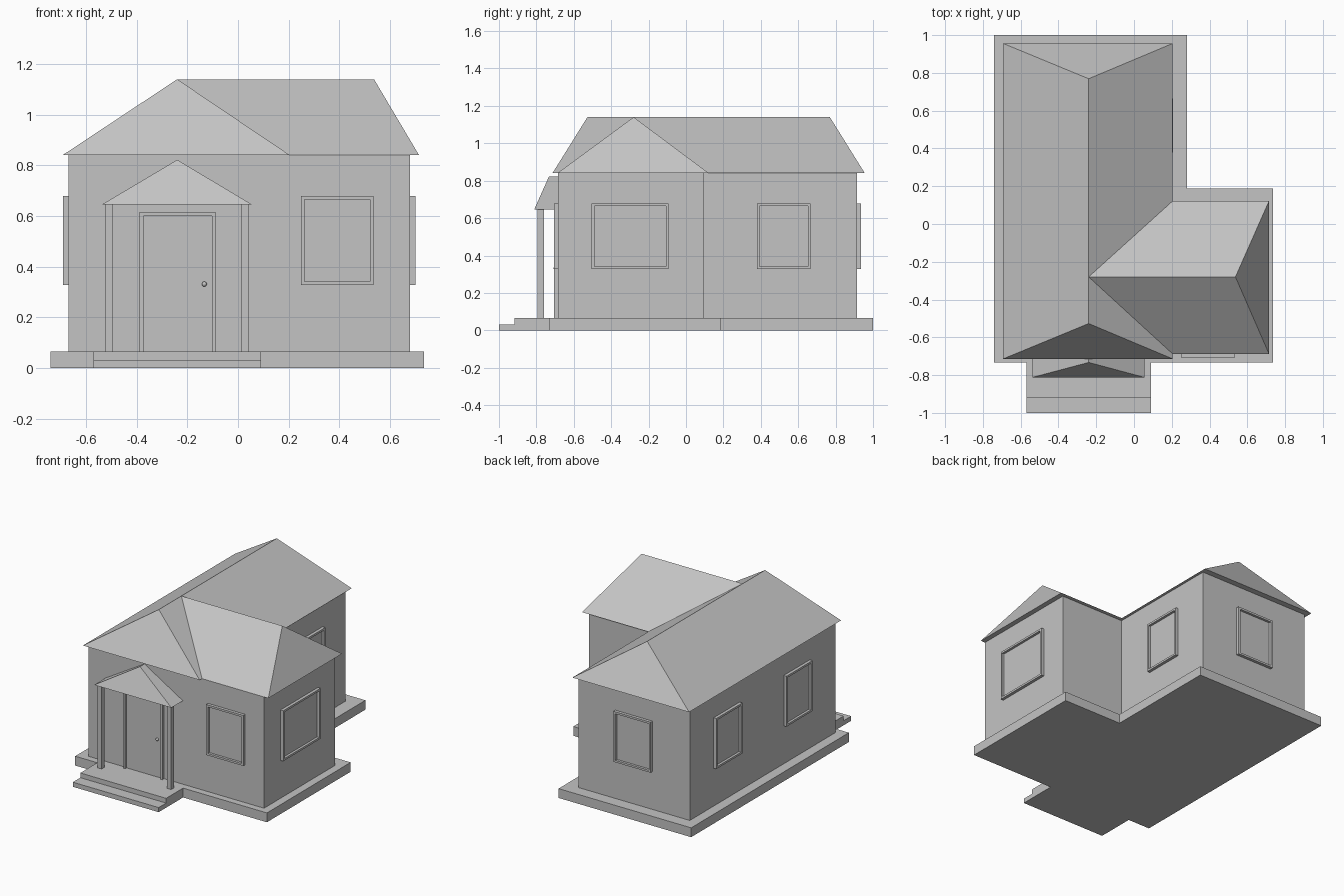
import bpy
import bmesh
from mathutils import Matrix, Vector

cube = bpy.data.objects.get("Cube")
if cube:
    bpy.data.objects.remove(cube, do_unlink=True)

GREY = (0.55, 0.55, 0.55, 1.0)
plaster = bpy.data.materials.new("plain_grey")
plaster.use_nodes = True
plaster.diffuse_color = GREY
plaster.node_tree.nodes["Principled BSDF"].inputs["Base Color"].default_value = GREY

FLOOR = 0.065
EAVE, RIDGE = 0.84, 1.14
FRONT, BACK, LEFT, RIGHT = -0.685, 0.915, -0.67, 0.68
INNER_X, INNER_Y = 0.185, 0.095
CENTRE = -0.24


def finish(name, bm):
    bmesh.ops.recalc_face_normals(bm, faces=bm.faces)
    mesh = bpy.data.meshes.new(name)
    bm.to_mesh(mesh)
    bm.free()
    mesh.materials.append(plaster)
    obj = bpy.data.objects.new(name, mesh)
    bpy.context.collection.objects.link(obj)
    return obj


def prism(name, outline, z0, z1):
    """Upright solid on a flat outline."""
    bm = bmesh.new()
    face = bm.faces.new([bm.verts.new((x, y, z0)) for x, y in outline])
    top = bmesh.ops.extrude_face_region(bm, geom=[face])["geom"]
    moved = [v for v in top if isinstance(v, bmesh.types.BMVert)]
    bmesh.ops.translate(bm, verts=moved, vec=(0, 0, z1 - z0))
    return finish(name, bm)


def box(name, x0, x1, y0, y1, z0, z1):
    return prism(name, [(x0, y0), (x1, y0), (x1, y1), (x0, y1)], z0, z1)


def ell(name, x0, x1, x2, y0, y1, y2, z0, z1):
    """L-shaped solid: main block to (x1, y2), side wing to (x2, y1)."""
    return prism(name, [(x0, y0), (x2, y0), (x2, y1), (x1, y1), (x1, y2), (x0, y2)], z0, z1)


def hip_roof(name, x0, x1, y0, y1, eave, top, ridge_a, ridge_b):
    """Closed roof: a rectangle of eaves hulled with a ridge line."""
    bm = bmesh.new()
    points = [(x, y, eave) for x in (x0, x1) for y in (y0, y1)]
    points += [(*ridge_a, top), (*ridge_b, top)]
    verts = [bm.verts.new(p) for p in points]
    bmesh.ops.convex_hull(bm, input=verts)
    bmesh.ops.dissolve_limit(bm, angle_limit=0.01, verts=bm.verts, edges=bm.edges)
    return finish(name, bm)


def framed_opening(name, origin, outward, width, z0, z1, sill=True, rim=0.014, depth=0.021):
    """Raised frame with a recessed panel, on the wall that faces outward."""
    out = Vector(outward)
    across = Vector((0, 0, 1)).cross(out)
    place = Matrix.Translation((*origin, 0)) @ Matrix(
        (across, out, Vector((0, 0, 1)))).transposed().to_4x4()
    h = width / 2
    bars = [(-h, -h + rim, z0, z1, depth), (h - rim, h, z0, z1, depth),
            (-h + rim, h - rim, z1 - rim, z1, depth)]
    if sill:
        bars.append((-h + rim, h - rim, z0, z0 + rim, depth))
    bars.append((-h + rim, h - rim, z0, z1 - rim, 0.004))
    bm = bmesh.new()
    for a, b, low, high, d in bars:
        size = Matrix.Diagonal((b - a, d + 0.01, high - low, 1))
        centre = Matrix.Translation(((a + b) / 2, (d - 0.01) / 2, (low + high) / 2))
        bmesh.ops.create_cube(bm, size=1, matrix=place @ centre @ size)
    return finish(name, bm)


# Base slab and entrance steps
ell("foundation", -0.74, 0.28, 0.735, -0.732, 0.188, 1.0, 0, FLOOR)
box("porch_floor", -0.57, 0.09, -0.918, -0.732, 0, FLOOR)
box("lower_step", -0.57, 0.09, -1.0, -0.918, 0, 0.032)

# Walls
ell("walls", LEFT, INNER_X, RIGHT, FRONT, INNER_Y, BACK, FLOOR, EAVE)

# Crossing hip roofs
hip_roof("main_roof", -0.693, 0.205, -0.714, 0.956, EAVE, RIDGE,
         (CENTRE, -0.527), (CENTRE, 0.769))
hip_roof("wing_roof", CENTRE, 0.715, -0.688, 0.122, EAVE, RIDGE,
         (CENTRE, -0.28), (0.537, -0.28))

# Porch roof and posts
hip_roof("porch_roof", -0.538, 0.056, -0.812, FRONT, 0.645, 0.822,
         (CENTRE, -0.733), (CENTRE, FRONT))
for side, x in (("right", -0.509), ("left", 0.026)):
    box(f"{side}_porch_post", x - 0.015, x + 0.015, -0.793, -0.76, FLOOR, 0.647)

# Windows: name, wall position, facing direction, width
windows = [
    ("front_window", (0.392, FRONT), (0, -1, 0), 0.286),
    ("wing_side_window", (RIGHT, -0.299), (1, 0, 0), 0.41),
    ("main_left_window", (INNER_X, 0.522), (1, 0, 0), 0.286),
    ("back_window", (CENTRE, BACK), (0, 1, 0), 0.286),
    ("right_rear_window", (LEFT, 0.51), (-1, 0, 0), 0.286),
    ("right_front_window", (LEFT, -0.26), (-1, 0, 0), 0.286),
]
for name, origin, outward, width in windows:
    framed_opening(name, origin, outward, width, 0.328, 0.679)

# Door and knob
framed_opening("front_door", (-0.238, FRONT), (0, -1, 0), 0.3, FLOOR, 0.615, sill=False)
bm = bmesh.new()
bmesh.ops.create_uvsphere(bm, u_segments=16, v_segments=8, radius=0.01,
                          matrix=Matrix.Translation((-0.133, FRONT - 0.013, 0.331)))
for face in bm.faces:
    face.smooth = True
finish("door_knob", bm)
